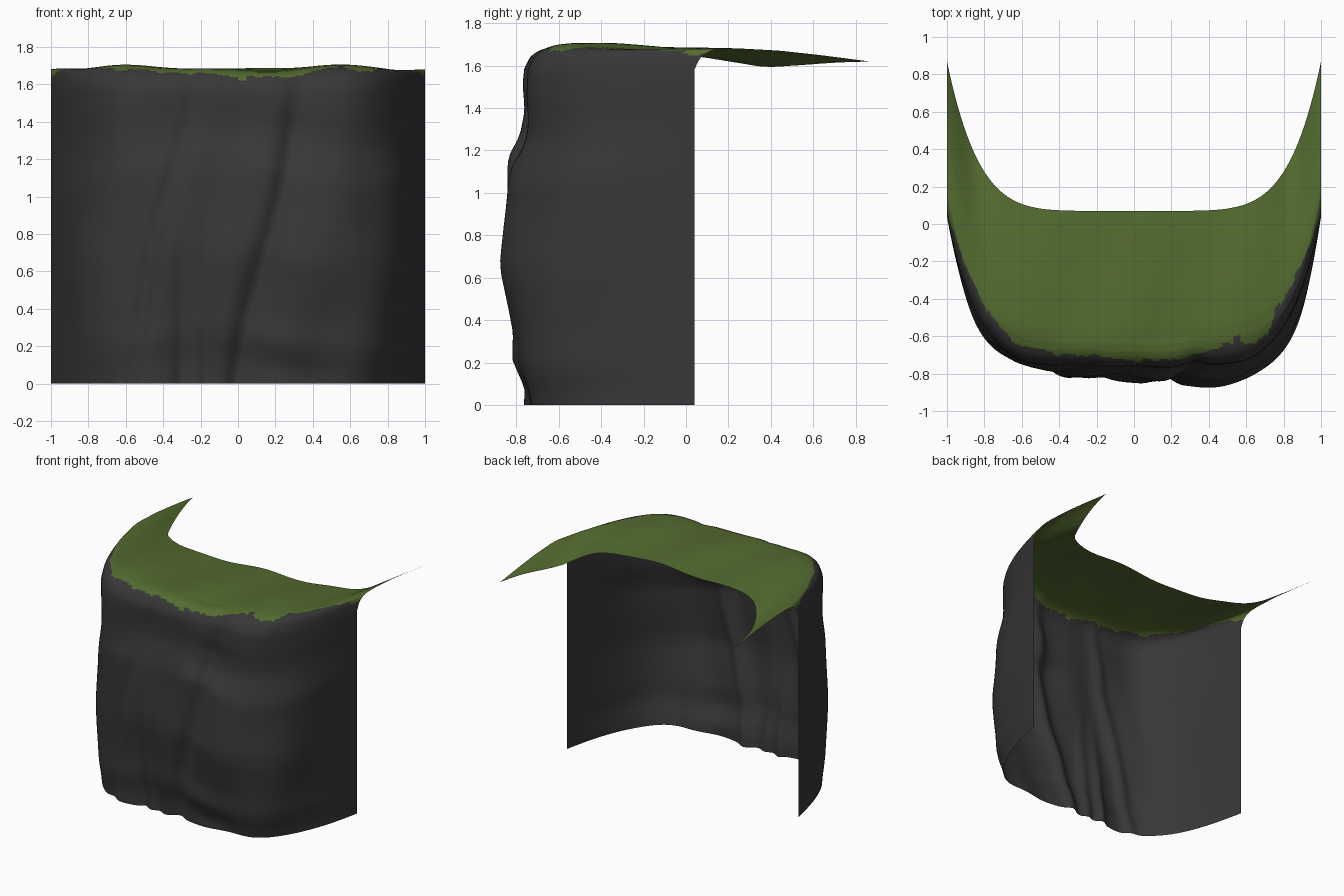
import bpy, bmesh, math, random

if "Cube" in bpy.data.objects:
    bpy.data.objects.remove(bpy.data.objects["Cube"])
random.seed(4)

def mat(name, c):
    m = bpy.data.materials.new(name)
    m.diffuse_color = (*c, 1)
    m.use_nodes = True
    m.node_tree.nodes["Principled BSDF"].inputs["Base Color"].default_value = m.diffuse_color
    return m

def lerp(pts, t):
    # piecewise linear lookup
    if t <= pts[0][0]:
        return pts[0][1]
    for (a, p), (b, q) in zip(pts, pts[1:]):
        if t <= b:
            return p + (q - p) * (t - a) / (b - a)
    return pts[-1][1]

def bump(t, c, w):
    return math.exp(-((t - c) / w) ** 2)

# Horseshoe plan of the cliff foot
def plan(x):
    return -0.76 + 0.80 * abs(x) ** 6.0

def normal(x):
    d = 0.80 * 6.0 * abs(x) ** 5.0 * (1 if x > 0 else -1)
    l = math.hypot(d, 1)
    return d / l, -1 / l

# Outward bulge of the rock by height, and how strong it is across x
BULGE = [(0, -.01), (.08, -.01), (.22, .05), (.35, .05), (.5, .075), (.68, .105), (.95, .08),
         (1.14, .07), (1.25, .01), (1.37, -.01), (1.5, .005), (1.6, -.005)]
STRENGTH = [(-1, .2), (-.6, .35), (-.3, .6), (0, .85), (.25, 1.08), (.6, 1.0), (.8, .75), (1, .4)]
# Rounded lip, then the grassy shelf: (distance back, height)
LIP = [(0, 1.58), (.015, 1.615), (.03, 1.64), (.05, 1.658), (.08, 1.674), (.12, 1.684),
       (.2, 1.69), (.4, 1.69), (.6, 1.68), (.83, 1.665)]
# How far back from the lip the rock colour reaches, across x
EDGE = [(-1, .035), (-.95, .08), (-.85, .14), (-.78, .10), (-.6, .07), (-.3, .045), (-.15, .055),
        (-.1, .02), (.2, .02), (.33, .03), (.42, .08), (.52, .10), (.55, .17), (.58, .10), (.6, .07),
        (.72, .06), (.76, .14), (.88, .15), (.95, .08), (1, .035)]

def folds(x, z):
    # slanted vertical creases, strongest on the middle and left
    s = x - 0.22 * (z - 0.8) + 0.02 * math.sin(4 * z + 3 * x)
    f = -.045 * bump(s, .17, .06) - .03 * bump(s, -.42, .05)
    low = max(0, 1 - z / 1.0)
    f -= low * (.035 * bump(x, -.3, .04) + .03 * bump(x, -.17, .04))
    f += .008 * math.sin(16 * s + 1) + .006 * math.sin(9 * x + 5 * z)
    return f * (1 - .6 * max(0, (z - 1.2) / .4))

def outward(x, z):
    fade = max(0, 1 - abs(x) ** 8)
    b = .5 * (lerp(BULGE, z) + lerp(BULGE, z + .1 * math.sin(4 * (x - .25))))
    return fade * (b * lerp(STRENGTH, x) + folds(x, z))

def shelf_wave(x, y):
    w = .012 * math.sin(5 * x + 3 * y) + .006 * math.sin(11 * x - 4 * y)
    return w * (1 - abs(x) ** 4)

N = 140
xs = [math.sin(math.pi / 2 * (2 * i / N - 1)) for i in range(N + 1)]
rows = [(0, 1.58 * k / 44) for k in range(44)]
offs = [k * .01 for k in range(20)] + [.2 + .035 * k for k in range(19)]
rows += [(o, lerp(LIP, o)) for o in offs]

bm = bmesh.new()
grid = []
for off, z in rows:
    line = []
    for x in xs:
        nx, ny = normal(x)
        d = outward(x, min(z, 1.58)) * max(0, 1 - off / .3)
        y = plan(x) + off
        zz = z
        if off > 0:
            k = min(1, off / .15)
            zz += k * shelf_wave(x, y)
            # sagging shoulders near the horns
            zz -= .065 * bump(abs(x), .86, .12) * min(1, off / .83) ** 1.5
            zz -= .03 * abs(x) ** 12 * (off / .83)
        line.append(bm.verts.new((max(-1, min(1, x + nx * d)), y + ny * d, zz)))
    grid.append(line)

# Rock below the ragged line, grass above it
jag = [random.uniform(-.014, .014) for _ in range(N // 2 + 1)]
for j in range(len(rows) - 1):
    for i in range(N):
        f = bm.faces.new((grid[j][i], grid[j][i + 1], grid[j + 1][i + 1], grid[j + 1][i]))
        f.smooth = True
        xm = (xs[i] + xs[i + 1]) / 2
        f.material_index = 1 if rows[j][0] > lerp(EDGE, xm) + jag[i // 2] else 0

me = bpy.data.meshes.new("cliff")
bm.to_mesh(me)
bm.free()
me.materials.append(mat("dark rock", (.039, .039, .039)))
me.materials.append(mat("grass green", (.088, .148, .029)))
cliff = bpy.data.objects.new("cliff", me)
bpy.context.collection.objects.link(cliff)
